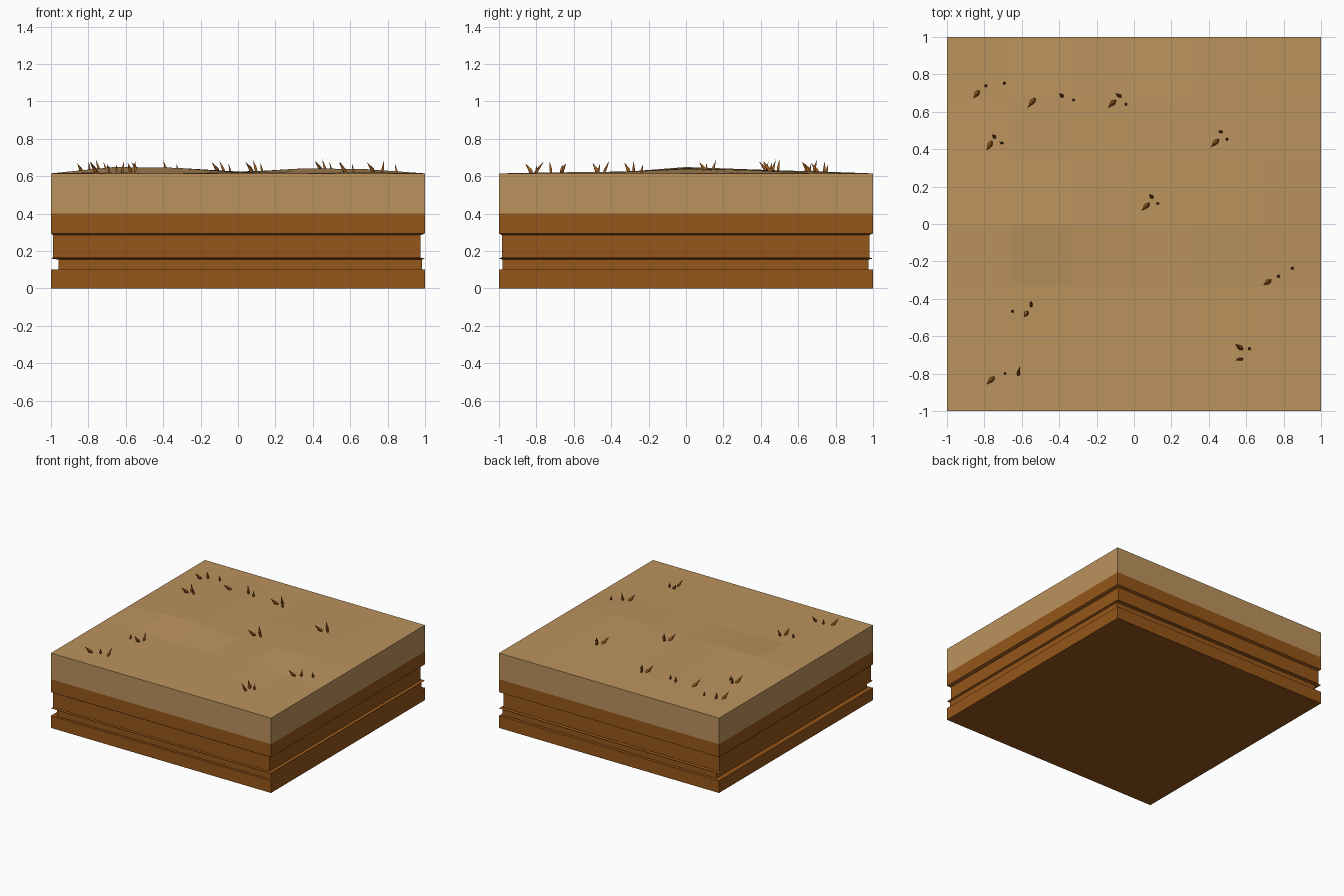
import bpy, bmesh
from mathutils import Vector

if "Cube" in bpy.data.objects:
    bpy.data.objects.remove(bpy.data.objects["Cube"])


def material(name, rgb):
    m = bpy.data.materials.new(name)
    m.diffuse_color = (*rgb, 1)
    m.use_nodes = True
    m.node_tree.nodes["Principled BSDF"].inputs["Base Color"].default_value = m.diffuse_color
    return m


def finish(bm, name, mat):
    bmesh.ops.recalc_face_normals(bm, faces=bm.faces)
    me = bpy.data.meshes.new(name)
    bm.to_mesh(me)
    bm.free()
    ob = bpy.data.objects.new(name, me)
    me.materials.append(mat)
    bpy.context.collection.objects.link(ob)
    return ob


sand = material("sand", (0.50, 0.29, 0.11))
earth = material("earth", (0.30, 0.093, 0.010))

# Earth base: stacked rectangular rings with two uneven grooves
full = (-1, 1, -1, 1)
low = (-0.96, 0.985, -0.98, 0.975)
high = (-0.99, 0.975, -0.985, 0.98)
rings = [(0, full), (0.1, full), (0.1, low), (0.154, low), (0.16, full),
         (0.165, high), (0.285, high), (0.294, full), (0.4, full)]
bm = bmesh.new()
prev = None
for z, (x0, x1, y0, y1) in rings:
    ring = [bm.verts.new((x, y, z)) for x, y in
            ((x0, y0), (x1, y0), (x1, y1), (x0, y1))]
    if prev:
        for i in range(4):
            j = (i + 1) % 4
            bm.faces.new((prev[i], prev[j], ring[j], ring[i]))
    else:
        bm.faces.new(ring[::-1])
    prev = ring
finish(bm, "earth_base", earth)

# Sand layer: gently bumpy 6 x 6 top with straight sides
TOP = 0.615
bumps = [  # thousandths above the rim, rows from front to back
    (4, 2, 5, 2, 6),
    (8, 5, 3, 10, 8),
    (34, 30, 6, 26, 24),
    (22, 14, 10, 20, 18),
    (8, 10, 6, 12, 6),
]
bm = bmesh.new()
bmesh.ops.create_grid(bm, x_segments=6, y_segments=6, size=1)
for v in bm.verts:
    i, j = round((v.co.x + 1) * 3) - 1, round((v.co.y + 1) * 3) - 1
    inside = 0 <= i < 5 and 0 <= j < 5
    v.co.z = TOP + (bumps[j][i] / 1000 if inside else 0)
rim = [e for e in bm.edges if e.is_boundary]
side = bmesh.ops.extrude_edge_only(bm, edges=rim)["geom"]
for v in side:
    if isinstance(v, bmesh.types.BMVert):
        v.co.z = 0.4
ground = finish(bm, "sand_layer", sand)
bpy.context.view_layer.update()

# Grass tufts: (base x, base y, tip x, tip y) in hundredths, three blades each
tufts = [
    (-83, 71, -86, 67, -79, 74, -80, 74, -69, 75, -70, 76),
    (-53, 67, -57, 62, -38, 68, -40, 70, -32, 66, -33, 67),
    (-10, 66, -14, 62, -7, 68, -10, 70, -4, 64, -5, 64),
    (-76, 44, -79, 39, -74, 46, -76, 48, -70, 43, -72, 44),
    (45, 45, 41, 41, 47, 49, 45, 50, 50, 45, 49, 46),
    (8, 11, 4, 7, 10, 14, 8, 16, 13, 11, 12, 11),
    (73, -30, 69, -33, 77, -28, 78, -28, 85, -24, 84, -23),
    (-57, -47, -59, -50, -55, -44, -55, -41, -65, -47, -65, -46),
    (58, -67, 54, -64, 58, -72, 54, -73, 62, -67, 61, -66),
    (-75, -82, -79, -86, -62, -81, -61, -76, -69, -80, -69, -80),
]
heights = (0.052, 0.062, 0.045)


def add_blade(bm, base, tip, r):
    axis = tip - base
    u = axis.cross(Vector((1, -1, 0))).normalized()
    w = axis.cross(u).normalized()
    levels = [(0, 0.6), (0.3, 1.0)]
    loops = [[bm.verts.new(base + axis * t + d * r * s)
              for d in (u, w, -u, -w)] for t, s in levels]
    point = bm.verts.new(tip)
    bm.faces.new(loops[0][::-1])
    for i in range(4):
        j = (i + 1) % 4
        bm.faces.new((loops[0][i], loops[0][j], loops[1][j], loops[1][i]))
        bm.faces.new((loops[1][i], loops[1][j], point))


bm = bmesh.new()
for tuft in tufts:
    for k, h in enumerate(heights):
        bx, by, tx, ty = (c / 100 for c in tuft[4 * k:4 * k + 4])
        z = ground.ray_cast(Vector((bx, by, 2)), Vector((0, 0, -1)))[1].z
        add_blade(bm, Vector((bx, by, z - 0.005)), Vector((tx, ty, z + h)),
                  (0.013, 0.01, 0.008)[k])
finish(bm, "grass_blades", earth)
